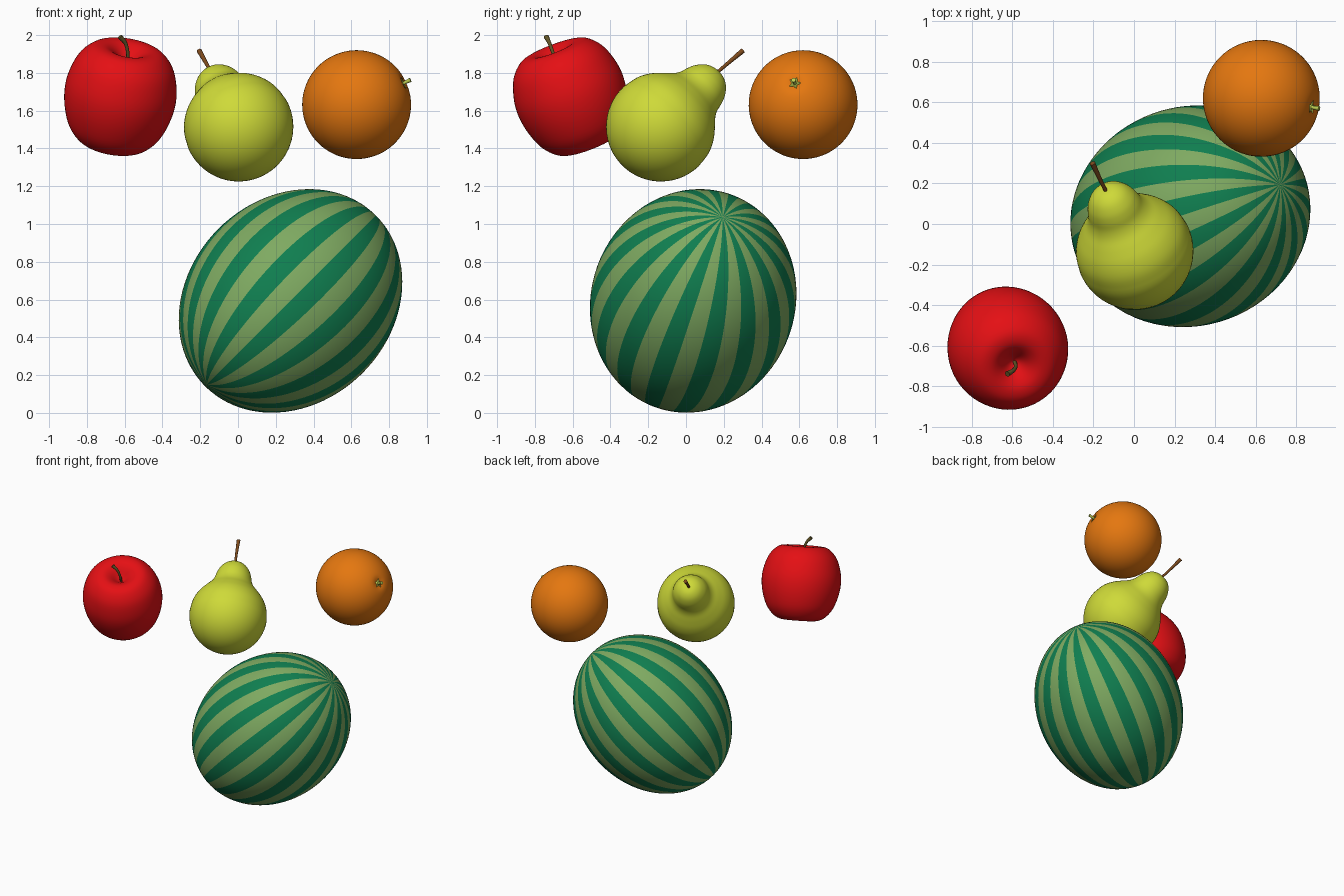
import bpy, bmesh, math
from mathutils import Vector, Euler

if "Cube" in bpy.data.objects:
    bpy.data.objects.remove(bpy.data.objects["Cube"])


def material(name, rgb):
    m = bpy.data.materials.new(name)
    m.diffuse_color = (*rgb, 1)
    m.use_nodes = True
    m.node_tree.nodes["Principled BSDF"].inputs["Base Color"].default_value = m.diffuse_color
    return m


RED = material("apple red", (0.78, 0.005, 0.007))
ORANGE = material("orange peel", (0.78, 0.185, 0.005))
PEAR = material("pear yellow green", (0.62, 0.70, 0.04))
DARK = material("melon dark green", (0.005, 0.21, 0.08))
LIGHT = material("melon light green", (0.21, 0.40, 0.12))
OLIVE = material("apple stem olive", (0.12, 0.09, 0.02))
BROWN = material("pear stem brown", (0.21, 0.07, 0.012))
LEAF = material("calyx green", (0.50, 0.60, 0.08))


def smooth_points(pts, steps=5):
    """Catmull-Rom curve through the given points."""
    p = [Vector(q) for q in pts]
    p = [2 * p[0] - p[1]] + p + [2 * p[-1] - p[-2]]
    out = []
    for i in range(1, len(p) - 2):
        a, b, c, d = p[i - 1:i + 3]
        for k in range(steps):
            t = k / steps
            out.append(0.5 * (2 * b + (c - a) * t + (2 * a - 5 * b + 4 * c - d) * t * t
                              + (3 * b - a - 3 * c + d) * t ** 3))
    return out + [p[-2]]


def finish(name, bm, mats, loc=(0, 0, 0), rot=None):
    bmesh.ops.recalc_face_normals(bm, faces=bm.faces)
    for f in bm.faces:
        f.smooth = True
    me = bpy.data.meshes.new(name)
    bm.to_mesh(me)
    bm.free()
    for m in mats:
        me.materials.append(m)
    ob = bpy.data.objects.new(name, me)
    bpy.context.collection.objects.link(ob)
    ob.location = loc
    if rot is not None:
        ob.rotation_mode = 'QUATERNION'
        ob.rotation_quaternion = rot
    return ob


def lathe(name, profile, mats, loc, rot, seg=64, rule=None):
    """Revolve (radius, height) points, both ends on the axis."""
    bm = bmesh.new()
    ends = [bm.verts.new((0, 0, profile[i][1])) for i in (0, -1)]
    rings = [[bm.verts.new((r * math.cos(2 * math.pi * j / seg),
                            r * math.sin(2 * math.pi * j / seg), h)) for j in range(seg)]
             for r, h in profile[1:-1]]
    for j in range(seg):
        k = (j + 1) % seg
        faces = [bm.faces.new((ends[0], rings[0][j], rings[0][k])),
                 bm.faces.new((ends[1], rings[-1][k], rings[-1][j]))]
        for a, b in zip(rings, rings[1:]):
            faces.append(bm.faces.new((a[j], b[j], b[k], a[k])))
        if rule:
            for f in faces:
                f.material_index = rule(j)
    return finish(name, bm, mats, loc, rot)


def tube(name, pts, radii, mat, seg=12):
    """Round stem along a curved path with a changing radius."""
    path, rad = smooth_points(pts), smooth_points([(r, 0) for r in radii])
    bm = bmesh.new()
    rings = []
    for i, p in enumerate(path):
        d = path[min(i + 1, len(path) - 1)] - path[max(i - 1, 0)]
        q = d.to_track_quat('Z', 'Y')
        r = rad[i][0]
        rings.append([bm.verts.new(p + q @ Vector((r * math.cos(2 * math.pi * j / seg),
                                                   r * math.sin(2 * math.pi * j / seg), 0)))
                      for j in range(seg)])
    for a, b in zip(rings, rings[1:]):
        for j in range(seg):
            k = (j + 1) % seg
            bm.faces.new((a[j], a[k], b[k], b[j]))
    bm.faces.new(rings[0])
    bm.faces.new(rings[-1])
    ob = finish(name, bm, [mat])
    bpy.context.view_layer.objects.active = ob
    ob.select_set(True)
    bpy.ops.object.shade_smooth_by_angle(angle=math.radians(50))
    ob.select_set(False)
    return ob


def facing(d):
    return Vector(d).to_track_quat('Z', 'Y')


# Watermelon: tilted ellipsoid with 16 pairs of stripes
melon = [(0.54 * math.sin(math.pi * i / 48), -0.645 * math.cos(math.pi * i / 48))
         for i in range(49)]
lathe("watermelon", melon, [DARK, LIGHT], (0.278, 0.038, 0.593),
      Euler((math.radians(-14), math.radians(45), 0)).to_quaternion(),
      seg=128, rule=lambda j: (j // 4) % 2)

# Apple: dimpled at both ends, tapering downward
apple = smooth_points([(0, -0.245), (0.05, -0.262), (0.10, -0.28), (0.15, -0.275),
                       (0.20, -0.245), (0.25, -0.18), (0.285, -0.08), (0.297, 0.02),
                       (0.285, 0.11), (0.25, 0.20), (0.19, 0.262), (0.13, 0.275),
                       (0.08, 0.255), (0.03, 0.21), (0, 0.19)], 4)
lathe("apple", apple, [RED], (-0.625, -0.608, 1.672), facing((0.16, -0.35, 0.92)))
tube("apple_stem", [(-0.588, -0.68, 1.845), (-0.583, -0.702, 1.90),
                    (-0.595, -0.722, 1.955), (-0.625, -0.74, 1.992)],
     [0.009, 0.009, 0.010, 0.014], OLIVE)

# Pear: round body, concave neck, small head
pear = [(0.29 * math.sin(math.pi * i / 32), -0.29 * math.cos(math.pi * i / 32))
        for i in range(16)]
pear += [tuple(p) for p in smooth_points(
    [(0.29, 0), (0.278, 0.08), (0.248, 0.145), (0.205, 0.20), (0.165, 0.245),
     (0.143, 0.285), (0.131, 0.33), (0.115, 0.37), (0.085, 0.41), (0.045, 0.434), (0, 0.44)], 4)]
lathe("pear", pear, [PEAR], (0.003, -0.133, 1.515), facing((-0.325, 0.69, 0.645)))
tube("pear_stem", [(-0.13, 0.145, 1.785), (-0.165, 0.215, 1.845), (-0.205, 0.30, 1.917)],
     [0.009, 0.010, 0.014], BROWN)

# Orange: sphere with a small dimple at the stem end
axis = Vector((0.896, -0.16, 0.41)).normalized()
centre = Vector((0.628, 0.62, 1.632))
peel = []
for i in range(97):
    a = math.pi * i / 96
    r = 0.288 * (1 - 0.06 * math.exp(-((math.pi - a) / 0.14) ** 2))
    peel.append((r * math.sin(a), -r * math.cos(a)))
lathe("orange", peel, [ORANGE], centre, facing(axis))

# Five-pointed calyx and stub on the orange
bm = bmesh.new()
low, high = [[bm.verts.new(((0.034, 0.017)[j % 2] * math.cos(math.pi * j / 5),
                            (0.034, 0.017)[j % 2] * math.sin(math.pi * j / 5),
                            h + (0.004, 0)[j % 2])) for j in range(10)]
             for h in (0.268, 0.276)]
bm.faces.new(low)
bm.faces.new(high)
for j in range(10):
    k = (j + 1) % 10
    bm.faces.new((low[j], low[k], high[k], high[j]))
finish("orange_calyx", bm, [LEAF], centre, facing(axis))
tube("orange_stub", [centre + axis * t for t in (0.262, 0.29, 0.318)],
     [0.010, 0.009, 0.012], LEAF)
